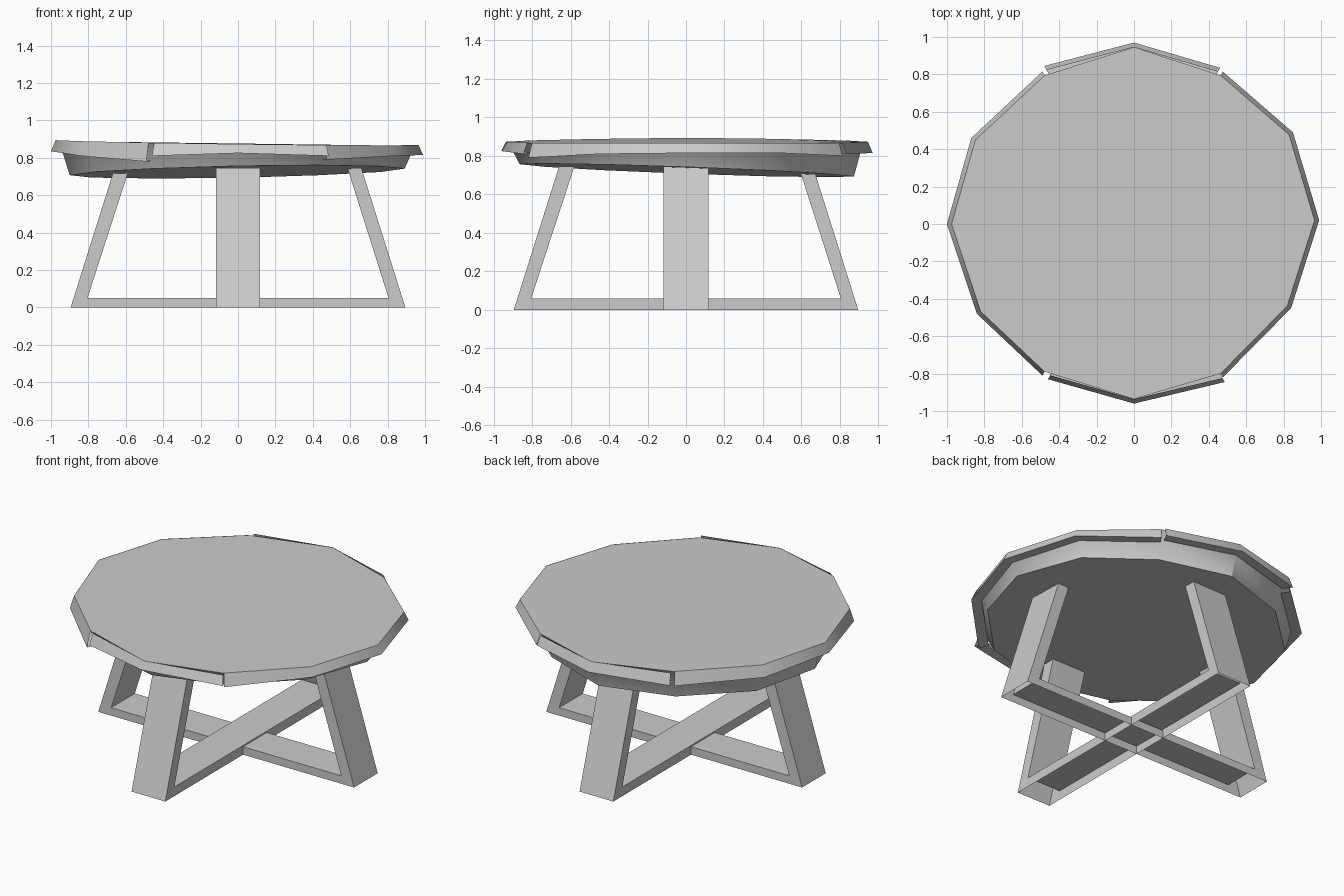
import bpy

if "Cube" in bpy.data.objects:
    bpy.data.objects.remove(bpy.data.objects["Cube"])


def make(name, verts, faces, angle=0.6):
    mesh = bpy.data.meshes.new(name)
    mesh.from_pydata(verts, [], faces)
    mesh.update()
    ob = bpy.data.objects.new(name, mesh)
    bpy.context.collection.objects.link(ob)
    bpy.ops.object.select_all(action='DESELECT')
    ob.select_set(True)
    bpy.context.view_layer.objects.active = ob
    bpy.ops.object.shade_smooth_by_angle(angle=angle)
    return ob


def top_z(x, y):
    return 0.88 - 0.013 * x - 0.008 * abs(y)


def bottom_z(x, y):
    return 0.725 - 0.033 * y + 0.018 * x


def ring(points, scale, height):
    return [(x * scale, y * scale, height(x, y)) for x, y in points]


# twelve-sided outline, counter-clockwise from the right
outline = [(0.99, 0.02), (0.85, 0.49), (0.475, 0.815), (0, 0.97),
           (-0.49, 0.815), (-0.87, 0.46), (-1, 0), (-0.84, -0.48),
           (-0.49, -0.81), (0, -0.96), (0.475, -0.82), (0.84, -0.45)]
n = len(outline)

# table top slab with tapered apron
verts = (ring(outline, 0.975, top_z) + ring(outline, 0.935, lambda x, y: 0.82)
         + ring(outline, 0.9, bottom_z))
faces = [list(range(n)), list(range(3 * n - 1, 2 * n - 1, -1))]
for r in range(2):
    for i in range(n):
        j = (i + 1) % n
        faces.append((r * n + i, (r + 1) * n + i, (r + 1) * n + j, r * n + j))
make("table_top", verts, faces)


# flared rim, in four separate strips that meet unevenly
def rim(name, points, lips):
    m = len(points)
    v = ring(points, 0.975, lambda x, y: top_z(x, y) + 0.001)
    v += [(x, y, z) for (x, y), z in zip(points, lips)]
    v += [(x * 0.935, y * 0.935, z + 0.003) for (x, y), z in zip(points, lips)]
    f = [(r * m + i, (r + 1) * m + i, (r + 1) * m + i + 1, r * m + i + 1)
         for r in range(2) for i in range(m - 1)]
    make(name, v, f)


rim("rim_right", [outline[i] for i in (10, 11, 0, 1, 2)],
    [0.79, 0.81, 0.815, 0.815, 0.80])
rim("rim_left", [outline[i] for i in (4, 5, 6, 7, 8)],
    [0.80, 0.82, 0.835, 0.81, 0.78])
rim("rim_back", [(0.46, 0.835), (0, 0.97), (-0.48, 0.845)], [0.81, 0.815, 0.81])
rim("rim_front", [(-0.46, -0.83), (0, -0.96), (0.485, -0.845)], [0.81, 0.825, 0.81])


# crossed trapezoid frames: two leaning legs and a floor bar, hollow underneath
def frame(name, along_x, bar_z):
    h, w = 0.745, 0.118
    profile = [(-0.895, 0), (-0.66, h), (-0.58, h), (-0.805, bar_z),
               (0.805, bar_z), (0.585, h), (0.66, h), (0.895, 0)]
    v = []
    for side in (-w, w):
        for a, z in profile:
            v.append((a, side, z) if along_x else (-side, a, z))
    f = []
    for k in (0, 8):
        for q in ((0, 3, 2, 1), (0, 7, 4, 3), (7, 6, 5, 4)):
            q = [i + k for i in q]
            f.append(q if k == 0 else q[::-1])
    # outer, top and inner walls; the floor side stays open
    f += [(i, i + 1, i + 9, i + 8) for i in range(7)]
    for q in range(len(f)):
        f[q] = list(f[q])[::-1]
    for q in range(6):
        f[q] = f[q][::-1]
    ob = make(name, v, f, 0.3)
    # consistent outward normals
    import bmesh
    bm = bmesh.new()
    bm.from_mesh(ob.data)
    bmesh.ops.recalc_face_normals(bm, faces=bm.faces)
    bm.to_mesh(ob.data)
    bm.free()


frame("leg_frame_side_to_side", True, 0.05)
frame("leg_frame_front_to_back", False, 0.058)
